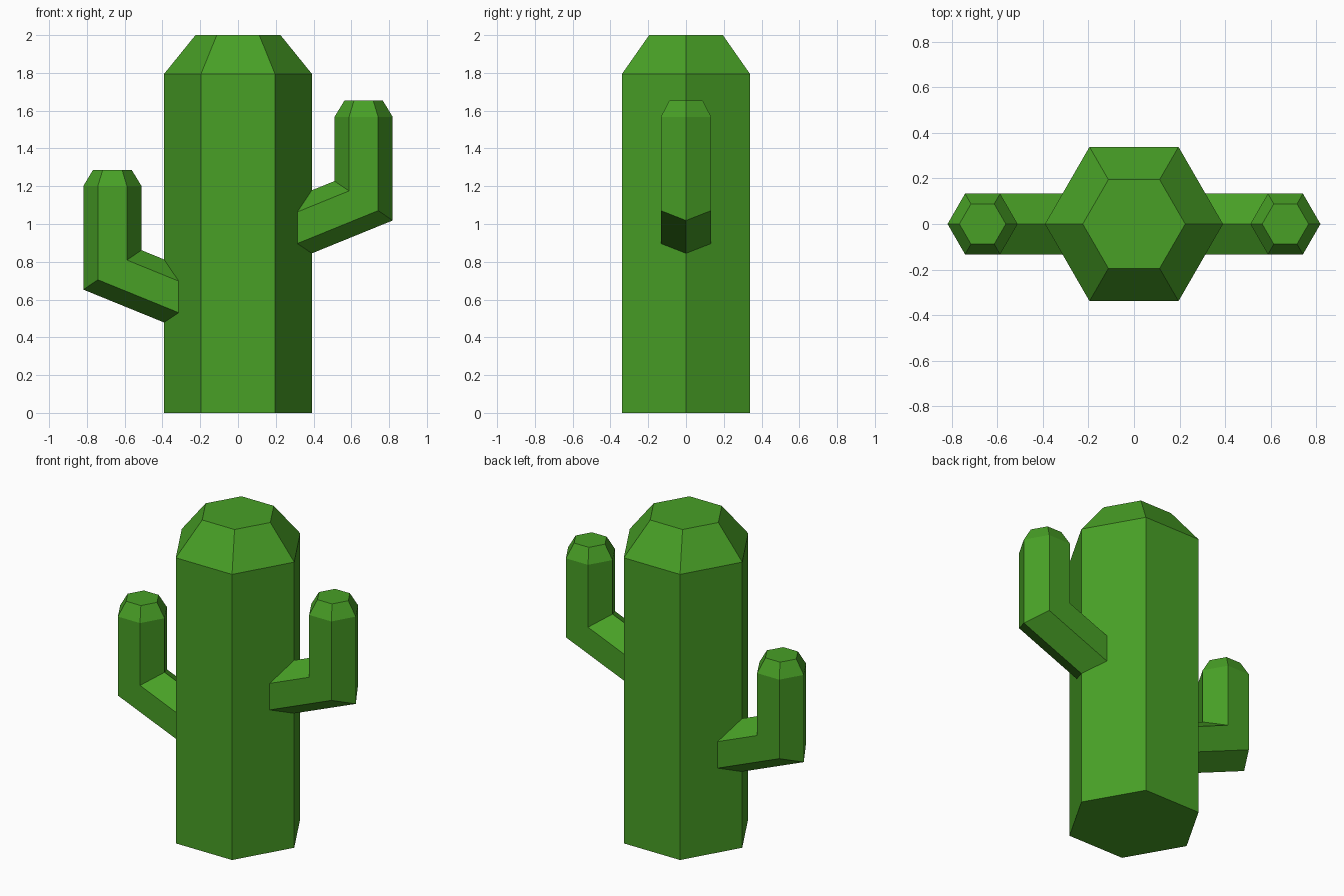
import bpy, bmesh, math

if "Cube" in bpy.data.objects:
    bpy.data.objects.remove(bpy.data.objects["Cube"])

green = bpy.data.materials.new("cactus green")
green.diffuse_color = (0.065, 0.35, 0.019, 1)
green.use_nodes = True
green.node_tree.nodes["Principled BSDF"].inputs["Base Color"].default_value = green.diffuse_color


def hexagon(radius):
    return [(radius * math.cos(i * math.pi / 3), radius * math.sin(i * math.pi / 3))
            for i in range(6)]


def loft(name, rings):
    """Skin a stack of six-point rings and cap both ends."""
    bm = bmesh.new()
    loops = [[bm.verts.new(p) for p in ring] for ring in rings]
    for a, b in zip(loops, loops[1:]):
        for i in range(6):
            j = (i + 1) % 6
            bm.faces.new((a[i], a[j], b[j], b[i]))
    bm.faces.new(loops[0])
    bm.faces.new(loops[-1])
    bmesh.ops.recalc_face_normals(bm, faces=bm.faces)
    mesh = bpy.data.meshes.new(name)
    bm.to_mesh(mesh)
    bm.free()
    mesh.materials.append(green)
    obj = bpy.data.objects.new(name, mesh)
    bpy.context.collection.objects.link(obj)


# Trunk with chamfered top
TRUNK = 0.391
loft("trunk", [[(x, y, z) for x, y in hexagon(r)]
               for r, z in ((TRUNK, 0), (TRUNK, 1.795), (0.225, 2.0))])


# Arms: sloped branch from the trunk face, mitred elbow, upright with chamfered tip
def arm(name, side, elbow_z):
    cx, radius, slope, miter = 0.665, 0.154, 0.407, -0.677
    root, elbow = [], []
    for x, y in hexagon(radius):
        ez = elbow_z + miter * x
        rx = TRUNK - abs(y) / math.sqrt(3) - 0.01   # just inside the trunk face
        root.append((side * rx, y, ez - slope * (cx + x - rx)))
        elbow.append((side * (cx + x), y, ez))
    upright = [[(side * (cx + x), y, elbow_z + h) for x, y in hexagon(r)]
               for r, h in ((radius, 0.444), (0.102, 0.53))]
    loft(name, [root, elbow] + upright)


arm("right_arm", 1, 1.123)
arm("left_arm", -1, 0.757)
